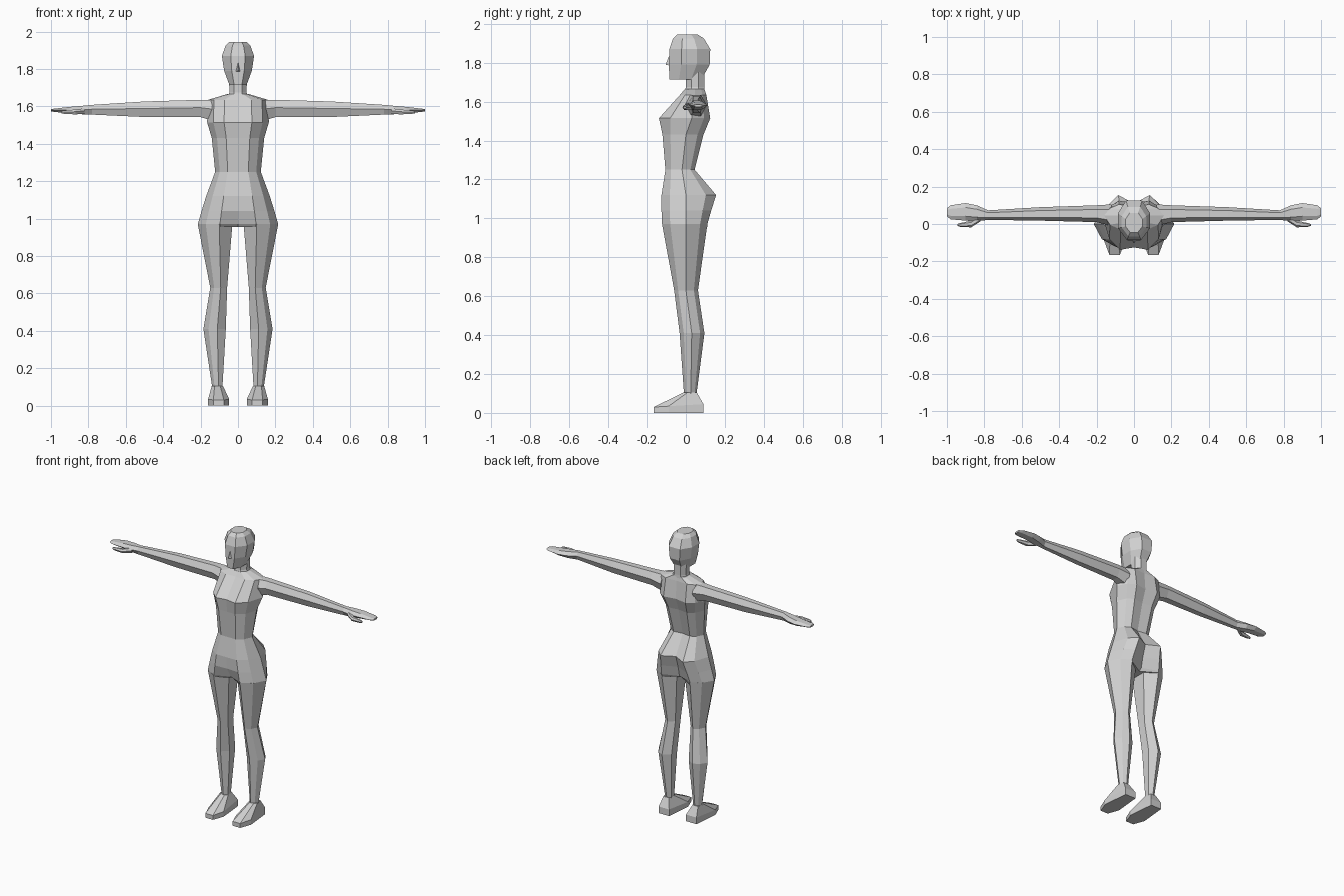
import bpy, bmesh

skin = bpy.data.materials.new("light grey")
skin.diffuse_color = (0.64, 0.64, 0.64, 1)


def loft(name, rings):
    """Skin a closed flat-shaded tube through rings of equal point count."""
    bm = bmesh.new()
    loops = [[bm.verts.new(p) for p in r] for r in rings]
    n = len(loops[0])
    for a, b in zip(loops, loops[1:]):
        for i in range(n):
            j = (i + 1) % n
            bm.faces.new((a[i], a[j], b[j], b[i]))
    bm.faces.new(loops[0])
    bm.faces.new(loops[-1])
    bmesh.ops.recalc_face_normals(bm, faces=bm.faces)
    me = bpy.data.meshes.new(name)
    bm.to_mesh(me)
    bm.free()
    me.materials.append(skin)
    ob = bpy.data.objects.new(name, me)
    bpy.context.collection.objects.link(ob)
    return ob


def both_sides(name, rings):
    for side, s in (("left", 1), ("right", -1)):
        loft(f"{side}_{name}", [[(s * x, y, z) for x, y, z in r] for r in rings])


def mix(a, b, t):
    return a + (b - a) * t


# Torso: height, half width, front centre, front, side, back, back centre
def torso_ring(z, w, fc, f, s, b, bc):
    half = [(.45 * w, f), (.8 * w, mix(s, f, .66)), (w, s),
            (.8 * w, mix(s, b, .66)), (.5 * w, b)]
    pts = [(0, fc)] + half + [(0, bc)] + [(-x, y) for x, y in reversed(half)]
    return [(x, y, z) for x, y in pts]


loft("torso", [torso_ring(*r) for r in (
    (.955, .205, -.06, -.115, 0, .11, .05),
    (.97, .215, -.08, -.122, 0, .11, .07),
    (1.04, .195, -.12, -.125, 0, .13, .085),
    (1.12, .17, -.125, -.125, 0, .155, .11),
    (1.25, .122, -.105, -.105, -.02, .045, .035),
    (1.43, .14, -.12, -.12, 0, .09, .08),
    (1.515, .165, -.125, -.138, .03, .125, .11),
    (1.635, .16, -.025, -.03, .045, .105, .1),
    (1.665, .06, -.005, -.005, .045, .095, .095))])


# Legs: height, inner x, outer x, front, middle, back
def leg_ring(z, x0, x1, f, m, b):
    pts = [(0, mix(m, f, .45)), (.38, f), (.77, mix(m, f, .66)), (1, m),
           (.77, mix(m, b, .66)), (.42, b), (0, mix(m, b, .5))]
    return [(mix(x0, x1, u), y, z) for u, y in pts]


both_sides("leg", [leg_ring(*r) for r in (
    (.97, .03, .215, -.122, 0, .11),
    (.63, .058, .148, -.06, 0, .062),
    (.41, .065, .185, -.032, .03, .095),
    (.1, .083, .138, -.01, .025, .055))])


# Feet: sole, upper edge and ankle share one outline from heel to toe
def foot_ring(z, x0, x1, toe, heel, toe_z=None):
    pts = [(.25, 0), (.75, 0), (1, .3), (.85, 1), (.15, 1), (0, .3)]
    return [(mix(x0, x1, u), mix(toe, heel, v),
             mix(toe_z or z, z, v)) for u, v in pts]


both_sides("foot", [foot_ring(*r) for r in (
    (0, .047, .16, -.165, .09),
    (.045, .047, .16, -.165, .09, .03),
    (.105, .08, .14, -.012, .056))])


# Arms and hands: x, front, back, bottom, top
def arm_ring(x, f, b, z0, z1):
    pts = [(0, .55), (.25, 1), (.75, 1), (1, .55), (.75, 0), (.25, 0)]
    return [(x, mix(f, b, u), mix(z0, z1, v)) for u, v in pts]


both_sides("arm", [arm_ring(*r) for r in (
    (.12, -.01, .105, 1.52, 1.635),
    (.2, .01, .1, 1.542, 1.635),
    (.5, .018, .09, 1.543, 1.626),
    (.78, .022, .073, 1.556, 1.608))])
both_sides("hand", [arm_ring(*r) for r in (
    (.78, .022, .073, 1.556, 1.608),
    (.84, .015, .1, 1.558, 1.602),
    (.9, .018, .112, 1.563, 1.597),
    (.98, .025, .1, 1.57, 1.588),
    (1.0, .04, .085, 1.573, 1.585))])
both_sides("thumb", [arm_ring(*r) for r in (
    (.82, .015, .05, 1.56, 1.59),
    (.87, -.018, .018, 1.557, 1.583),
    (.93, -.015, .005, 1.56, 1.578),
    (.945, -.01, 0, 1.563, 1.575))])


# Neck and head: height, half width, front, back
def head_ring(z, w, f, b):
    half = [(.45 * w, f), (w, mix(f, b, .3)), (w, mix(f, b, .68)), (.5 * w, b)]
    return [(x, y, z) for x, y in half] + [(-x, y, z) for x, y in reversed(half)]


loft("neck", [head_ring(*r) for r in (
    (1.64, .055, -.01, .098), (1.675, .046, 0, .095), (1.76, .048, 0, .095))])
loft("head", [head_ring(*r) for r in (
    (1.715, .046, -.085, .08), (1.79, .074, -.087, .122), (1.87, .086, -.085, .125),
    (1.925, .066, -.066, .092), (1.945, .045, -.045, .06))])

# Nose: small wedge on the face
loft("nose", [
    [(-.016, -.08, 1.785), (.016, -.08, 1.785), (0, -.104, 1.79)],
    [(-.004, -.08, 1.832), (.004, -.08, 1.832), (0, -.088, 1.832)]])
